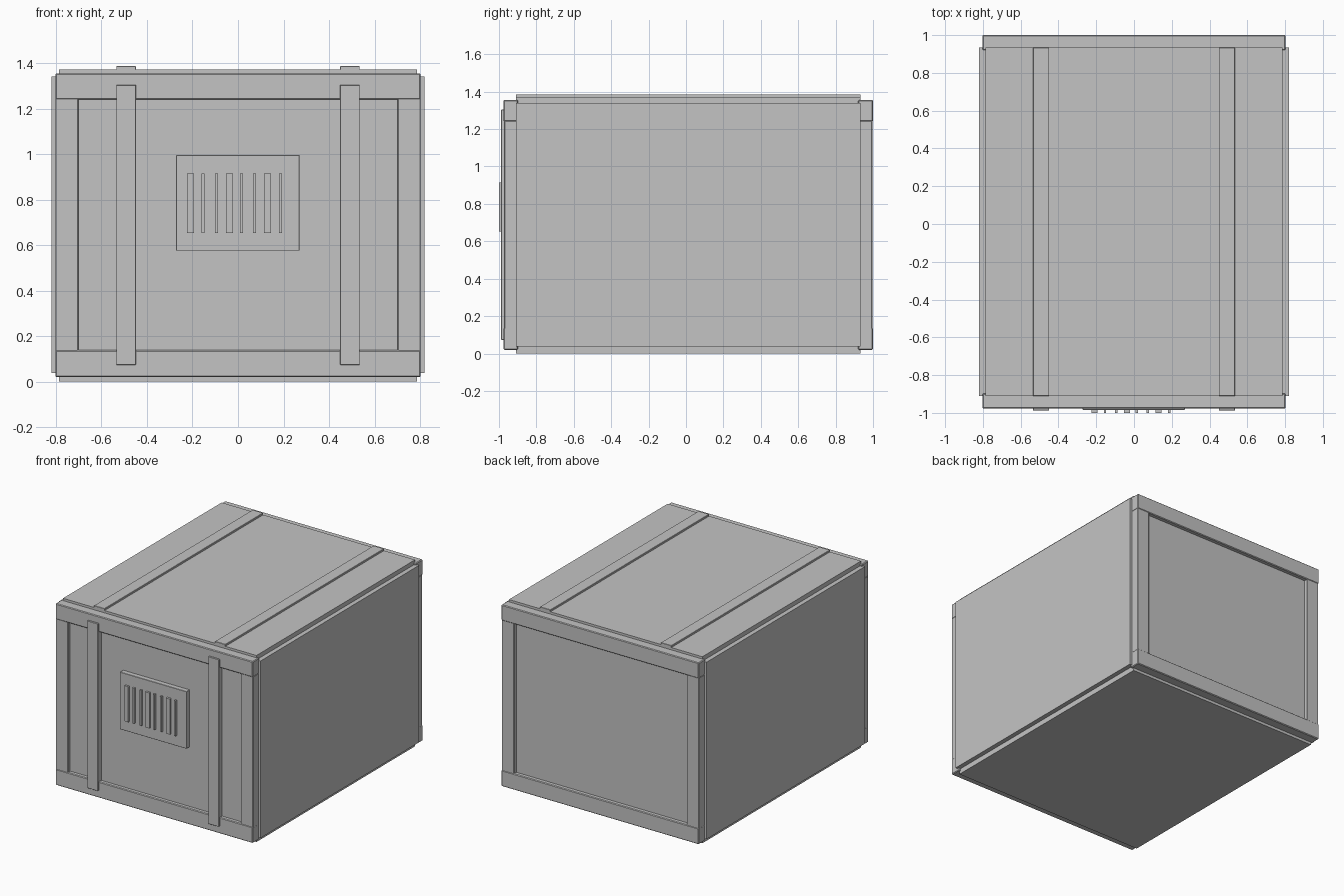
import bpy

cube = bpy.data.objects.get("Cube")
if cube:
    bpy.data.objects.remove(cube, do_unlink=True)

grey = bpy.data.materials.new("plain grey")
grey.use_nodes = True
colour = (0.55, 0.55, 0.55, 1)
grey.diffuse_color = colour
grey.node_tree.nodes["Principled BSDF"].inputs["Base Color"].default_value = colour


def box(name, x, y, z, bevel=0):
    """Box from (min, max) ranges on each axis, with optional softened edges."""
    ranges = (x, y, z)
    bpy.ops.mesh.primitive_cube_add(size=1, location=[(a + b) / 2 for a, b in ranges])
    ob = bpy.context.object
    ob.name = name
    ob.scale = [b - a for a, b in ranges]
    bpy.ops.object.transform_apply(location=False, rotation=False, scale=True)
    ob.data.materials.append(grey)
    if bevel:
        mod = ob.modifiers.new("soft edges", 'BEVEL')
        mod.width = bevel
        mod.segments = 1
    return ob


def mirrored(side, a, b):
    return tuple(sorted((side * a, side * b)))


# Crate body; its ends are the recessed front and back panels
box("crate_body", (-0.785, 0.785), (-0.948, 0.97), (0.035, 1.345))

# Outer skins
length = (-0.91, 0.934)
box("top_panel", (-0.787, 0.787), length, (1.33, 1.372))
box("bottom_panel", (-0.787, 0.787), length, (0, 0.05))
for side, label in ((1, "left"), (-1, "right")):
    box(label + "_side_panel", mirrored(side, 0.77, 0.82), length, (0.038, 1.34))

# End frames: two beams proud of two posts
for label, outer, inner, step in (("front", -0.976, -0.898, 0.003),
                                  ("back", 1.0, 0.92, -0.003)):
    depth = tuple(sorted((outer, inner)))
    post_depth = tuple(sorted((outer + step, inner)))
    box(label + "_top_beam", (-0.803, 0.803), depth, (1.24, 1.355), 0.005)
    box(label + "_bottom_beam", (-0.803, 0.803), depth, (0.02, 0.138), 0.005)
    for side, hand in ((1, "left"), (-1, "right")):
        box(f"{label}_{hand}_post", mirrored(side, 0.702, 0.803), post_depth,
            (0.13, 1.245), 0.004)

# Straps over the lid and down the front
for side, hand in ((1, "left"), (-1, "right")):
    across = mirrored(side, 0.449, 0.535)
    box(hand + "_top_strap", across, length, (1.36, 1.386), 0.002)
    box(hand + "_front_strap", across, (-0.988, -0.94), (0.073, 1.304), 0.002)

# Label plate with raised bars
box("label_plate", (-0.272, 0.27), (-0.984, -0.94), (0.575, 0.996), 0.002)
wide, narrow = 0.031, 0.013
bars = ((-0.224, wide), (-0.16, narrow), (-0.101, narrow), (-0.053, wide),
        (0.009, narrow), (0.066, narrow), (0.114, wide), (0.18, narrow))
for i, (start, width) in enumerate(bars):
    box(f"plate_bar_{i + 1}", (start, start + width), (-1.0, -0.98), (0.653, 0.914))
